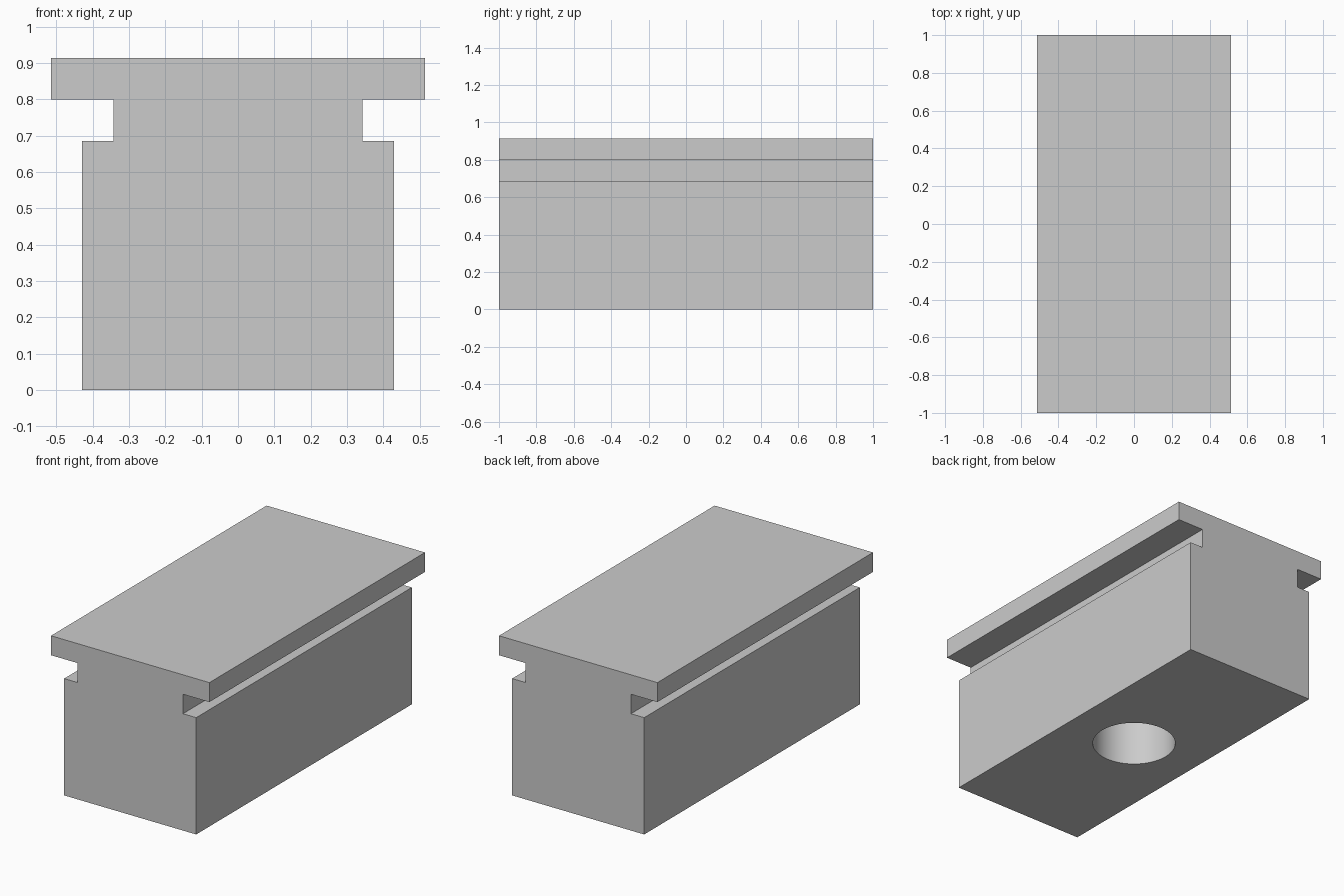
import bpy, bmesh

if "Cube" in bpy.data.objects:
    bpy.data.objects.remove(bpy.data.objects["Cube"])

U = 1 / 35  # design unit: the block is 70 units long

grey = bpy.data.materials.new("light_grey")
grey.diffuse_color = (0.6, 0.6, 0.6, 1)
grey.use_nodes = True
grey.node_tree.nodes["Principled BSDF"].inputs["Base Color"].default_value = grey.diffuse_color

# Slotted block: half profile (x, z), mirrored and extruded along y
half = [(15, 0), (15, 24), (12, 24), (12, 28), (18, 28), (18, 32)]
profile = half + [(-x, z) for x, z in reversed(half)]
bm = bmesh.new()
face = bm.faces.new([bm.verts.new((x * U, -1, z * U)) for x, z in profile])
ext = bmesh.ops.extrude_face_region(bm, geom=[face])
bmesh.ops.translate(bm, vec=(0, 2, 0),
                    verts=[v for v in ext["geom"] if isinstance(v, bmesh.types.BMVert)])
bmesh.ops.recalc_face_normals(bm, faces=bm.faces)
mesh = bpy.data.meshes.new("slotted_block")
bm.to_mesh(mesh)
bm.free()
mesh.materials.append(grey)
block = bpy.data.objects.new("slotted_block", mesh)
bpy.context.collection.objects.link(block)

# Blind round hole in the underside
depth, overlap = 24 * U, 0.1
bpy.ops.mesh.primitive_cylinder_add(vertices=64, radius=8 * U, depth=depth + overlap,
                                    location=(0, 0, (depth - overlap) / 2))
cutter = bpy.context.object
cutter.name = "hole_cutter"
cutter.hide_render = True
cutter.data.materials.append(grey)

cut = block.modifiers.new("hole", 'BOOLEAN')
cut.operation = 'DIFFERENCE'
cut.solver = 'EXACT'
cut.object = cutter
bpy.ops.object.select_all(action='DESELECT')
block.select_set(True)
bpy.context.view_layer.objects.active = block
bpy.ops.object.modifier_apply(modifier=cut.name)
bpy.data.objects.remove(cutter)

# Smooth hole wall, sharp block edges
bpy.ops.object.shade_smooth_by_angle()
